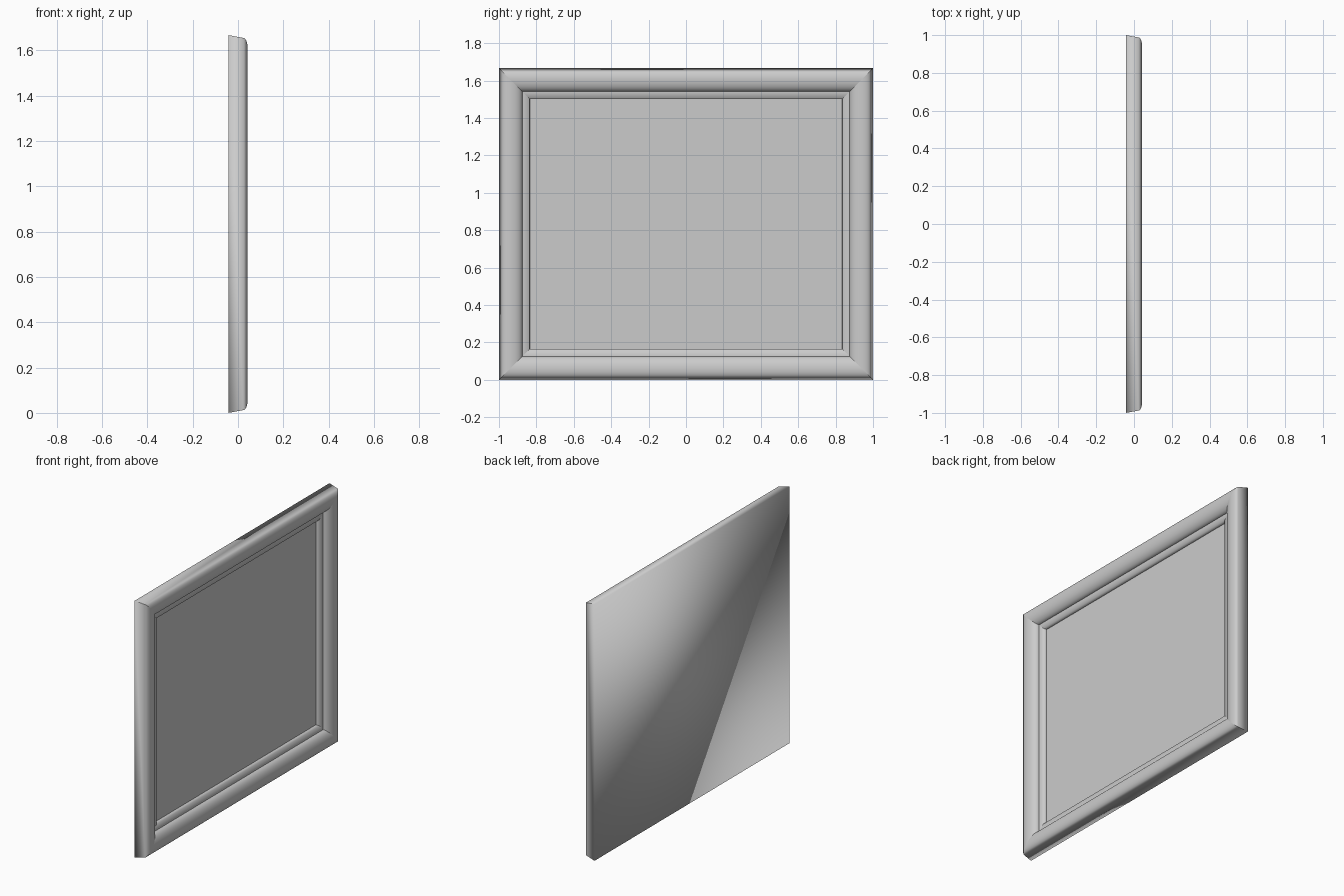
import bpy, bmesh, math

cube = bpy.data.objects.get("Cube")
if cube:
    bpy.data.objects.remove(cube, do_unlink=True)

HALF_W, HEIGHT = 1.0, 1.667
BACK, PEAK = -0.0425, 0.0425      # depth of the back face and of the rail crest
MAT, PANEL = 0.0, -0.025          # depth of the inner border and of the panel

grey = bpy.data.materials.new("plain grey")
grey.use_nodes = True
grey.diffuse_color = (0.6, 0.6, 0.6, 1)
grey.node_tree.nodes["Principled BSDF"].inputs["Base Color"].default_value = (0.6, 0.6, 0.6, 1)


def rectangle(bm, inset, x):
    w, lo, hi = HALF_W - inset, inset, HEIGHT - inset
    return [bm.verts.new((x, y, z)) for y, z in ((-w, lo), (w, lo), (w, hi), (-w, hi))]


def framed_part(name, profile, cap_front=False, cap_back=False):
    """Sweep an (inset, depth) profile round a mitred rectangle."""
    bm = bmesh.new()
    rings = [rectangle(bm, *p) for p in profile]
    for a, b in zip(rings, rings[1:]):
        for i in range(4):
            j = (i + 1) % 4
            bm.faces.new((a[i], a[j], b[j], b[i]))
            bm.edges.get((a[i], b[i])).smooth = False     # crisp mitres
    if cap_front:
        bm.faces.new(rings[-1])
    if cap_back:
        bm.faces.new(rings[0][::-1])
    for f in bm.faces:
        f.smooth = True
    for e in bm.edges:
        if len(e.link_faces) == 2 and e.calc_face_angle() > math.radians(32):
            e.smooth = False
    mesh = bpy.data.meshes.new(name)
    bm.to_mesh(mesh)
    bm.free()
    mesh.materials.append(grey)
    obj = bpy.data.objects.new(name, mesh)
    bpy.context.collection.objects.link(obj)
    return obj


def arc(centre, radius_in, radius_x, start, end, steps):
    """Points on an ellipse, angles in degrees from the inward direction."""
    pts = []
    for k in range(steps + 1):
        t = math.radians(start + (end - start) * k / steps)
        pts.append((centre[0] + radius_in * math.cos(t), centre[1] + radius_x * math.sin(t)))
    return pts


# Moulded rails: tapered outer side, tight outer shoulder, long roll inwards
shoulder = arc((0.055, 0.0225), 0.043, 0.02, 180, 90, 6)
roll = arc((0.055, MAT), 0.07, PEAK, 90, 0, 10)
framed_part("moulded_frame", [(0, BACK)] + shoulder + roll[1:], cap_back=True)

# Flat border with a step down to the panel
framed_part("inner_border", [(0.125, MAT), (0.164, MAT), (0.165, PANEL)])

# Recessed panel
framed_part("recessed_panel", [(0.165, PANEL)], cap_front=True)
